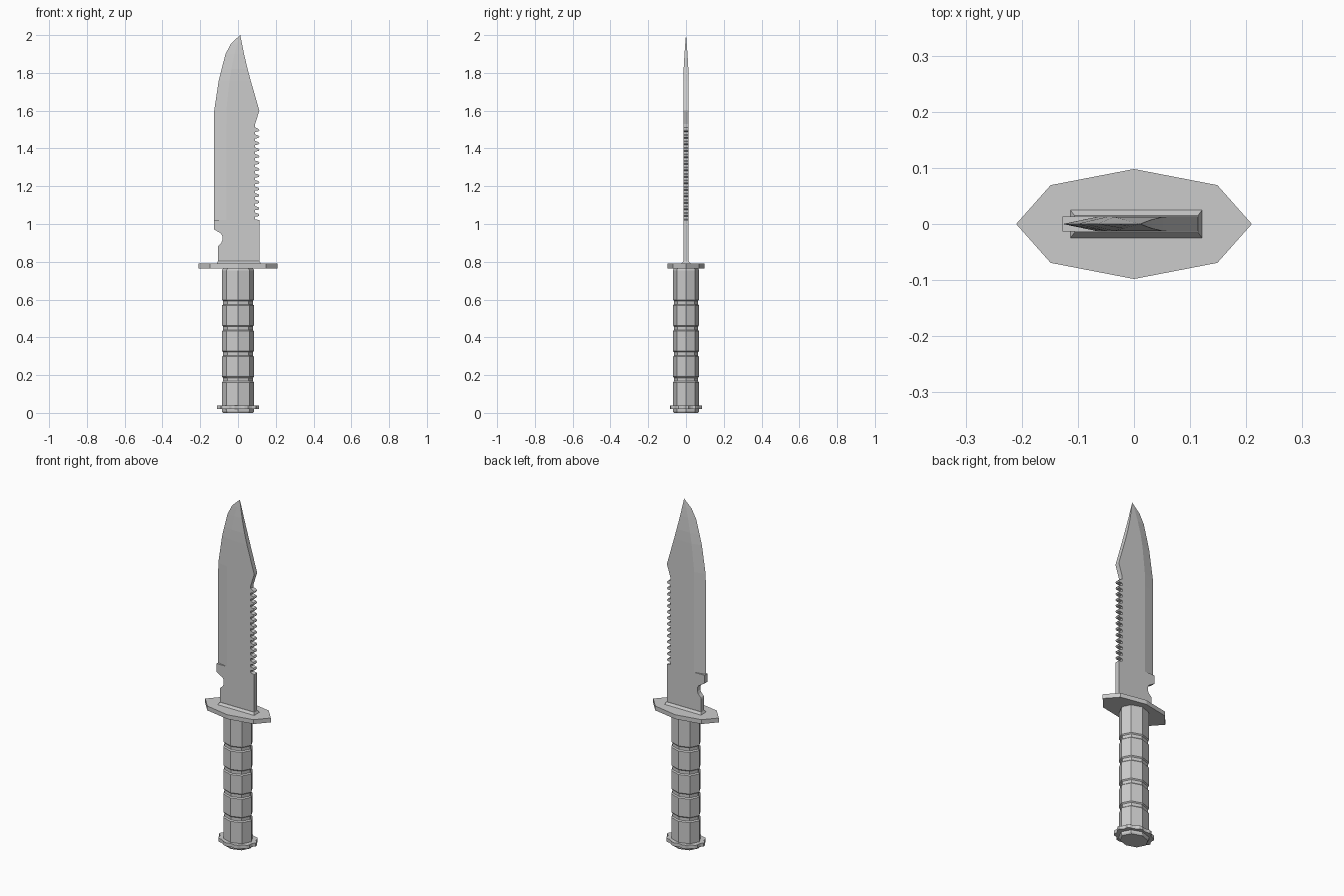
import bpy, bmesh, math

if "Cube" in bpy.data.objects:
    bpy.data.objects.remove(bpy.data.objects["Cube"])


def loft(name, rings):
    """Skin a stack of equal-length point rings and cap both ends."""
    bm = bmesh.new()
    rows = [[bm.verts.new(p) for p in ring] for ring in rings]
    n = len(rows[0])
    for a, b in zip(rows, rows[1:]):
        for i in range(n):
            j = (i + 1) % n
            bm.faces.new((a[i], a[j], b[j], b[i]))
    bm.faces.new(rows[0][::-1])
    bm.faces.new(rows[-1])
    bmesh.ops.remove_doubles(bm, verts=bm.verts, dist=1e-5)
    bmesh.ops.recalc_face_normals(bm, faces=bm.faces)
    me = bpy.data.meshes.new(name)
    bm.to_mesh(me)
    bm.free()
    ob = bpy.data.objects.new(name, me)
    bpy.context.collection.objects.link(ob)
    return ob


def ellipse(rx, ry, z, n=8, radius=lambda i: 1):
    return [(rx * radius(i) * math.cos(math.tau * i / n),
             ry * radius(i) * math.sin(math.tau * i / n), z) for i in range(n)]


def rect(x0, x1, y, z):
    return [(x0, -y, z), (x1, -y, z), (x1, y, z), (x0, y, z)]


# Grip: eight-sided with four ring grooves
profile = [(1, 0.03)]
for k in range(4):
    z = 0.166 + k * 0.1355
    profile += [(1, z - 0.004), (0.92, z + 0.002), (0.92, z + 0.02), (1, z + 0.026)]
profile += [(1, 0.755), (0.9, 0.77)]
loft("grip", [ellipse(0.085 * s, 0.069 * s, z) for s, z in profile])

# Pommel: scalloped ring and end cap
lobe = lambda i: (1.0, 1.0, 0.92, 0.92)[i % 4]
loft("pommel_ring", [ellipse(0.112, 0.087, z, 40, lobe) for z in (0.02, 0.04)])
loft("pommel_cap", [ellipse(0.085 * s, 0.069 * s, z)
                    for s, z in ((0.93, 0), (1, 0.008), (1, 0.03))])

# Guard and blade collar
loft("guard", [ellipse(0.21, 0.098, z) for z in (0.765, 0.79)])
loft("blade_collar", [rect(-0.114, 0.122, 0.026, 0.788), rect(-0.106, 0.114, 0.015, 0.803)])

# Blade rows: z, edge x, bevel x, spine x, edge half thickness, half thickness
T, S = 0.0135, 0.113
rows = [(z, x, -0.062, S, T, T) for z, x in (
    (0.785, -0.107), (0.876, -0.107), (0.885, -0.104), (0.9, -0.089), (0.915, -0.082),
    (0.935, -0.082), (0.95, -0.09), (0.96, -0.108), (0.972, -0.127), (1.02, -0.127))]
rows.append((1.0201, -0.127, -0.062, S, 0, T))
# Saw teeth along the spine
pitch = 0.0345
for k in range(14):
    for f, x in ((0.1, 0.09), (0.48, 0.09), (0.56, 0.109), (0.75, S), (0.95, 0.108)):
        rows.append((1.022 + pitch * (k + f), -0.127, -0.062, x, 0, T))
# Clip point
rows += [(1.512, -0.127, -0.062, 0.09, 0, T),
         (1.53, -0.127, -0.062, 0.091, 0, T),
         (1.6, -0.126, -0.062, S, 0, T),
         (1.76, -0.102, -0.045, 0.067, 0, T),
         (1.82, -0.087, -0.035, 0.051, 0, 0.0125),
         (1.9, -0.066, -0.018, 0.032, 0, 0.008),
         (1.955, -0.037, -0.004, 0.021, 0, 0.004),
         (2.0, 0.011, 0.0115, 0.012, 0, 0.0003)]
loft("blade", [[(xe, -te, z), (xb, -t, z), (xs, -t, z),
                (xs, t, z), (xb, t, z), (xe, te, z)]
               for z, xe, xb, xs, te, t in rows])
